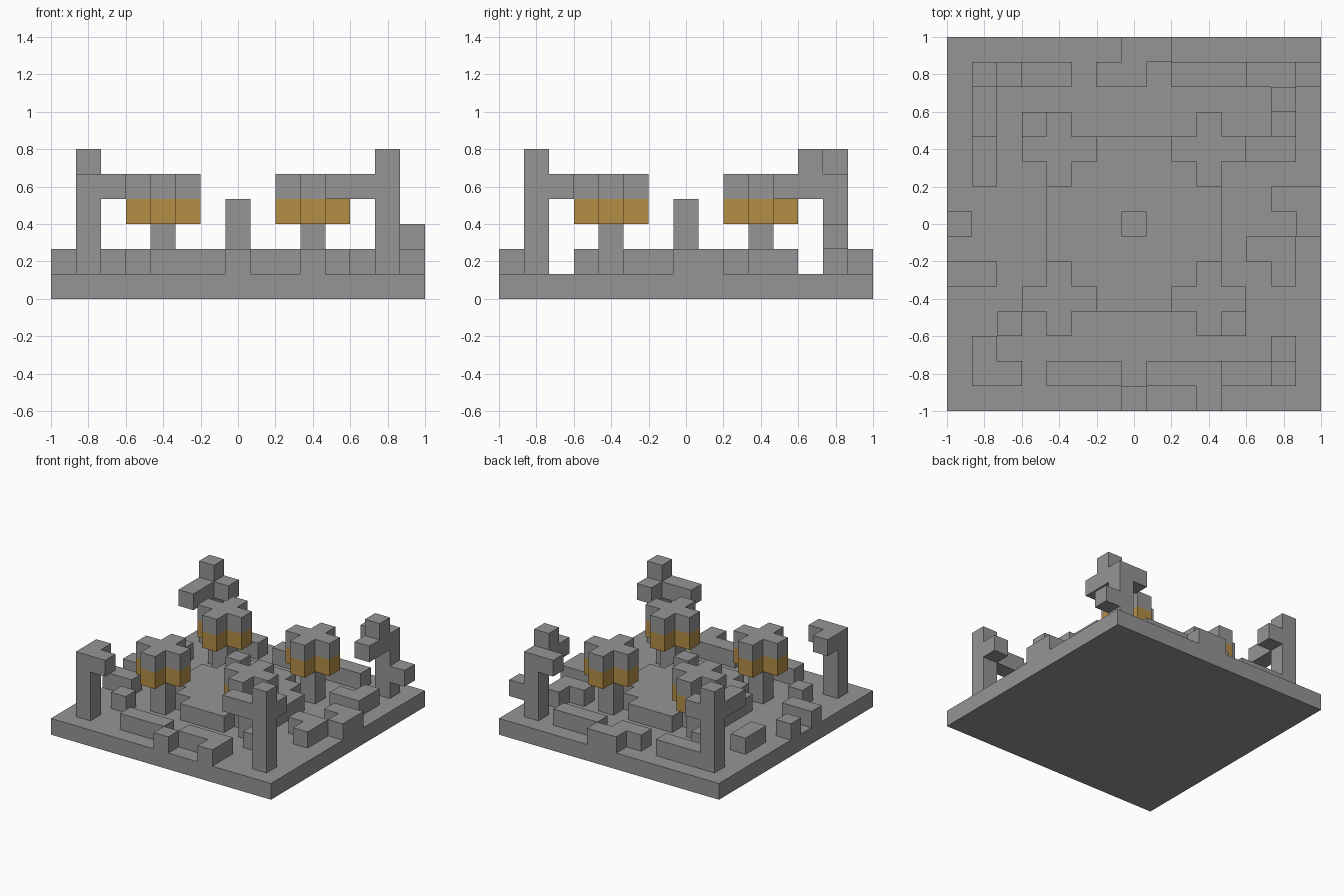
import bpy
import bmesh
from mathutils import Vector

cube = bpy.data.objects.get("Cube")
if cube:
    bpy.data.objects.remove(cube, do_unlink=True)

N = 15            # blocks along one side
U = 2 / N         # size of one block


def material(name, rgb):
    m = bpy.data.materials.new(name)
    m.use_nodes = True
    col = (*rgb, 1)
    m.diffuse_color = col
    bsdf = next(n for n in m.node_tree.nodes if n.type == 'BSDF_PRINCIPLED')
    bsdf.inputs["Base Color"].default_value = col
    bsdf.inputs["Roughness"].default_value = 0.9
    return m


STONE = material("stone grey", (0.30, 0.30, 0.30))
GLOW = material("lantern amber", (0.46, 0.27, 0.06))

parts = []        # (name, set of block cells, material)


def box(x, y, z):
    """Cells of a box from inclusive ranges or single numbers."""
    r = [range(a[0], a[1] + 1) if isinstance(a, tuple) else (a,) for a in (x, y, z)]
    return {(i, j, k) for i in r[0] for j in r[1] for k in r[2]}


def add(name, cells, mat=STONE):
    parts.append((name, set(cells), mat))


# Ground slab
add("ground_slab", box((0, 14), (0, 14), 0))

# Rounded central terrace with its pillar
terrace = box((4, 10), (6, 8), 1) | box((5, 9), (5, 9), 1) | box((6, 8), (4, 10), 1)
add("terrace", terrace)
add("centre_pillar", box(7, 7, (2, 3)))

# Four lanterns: leg, amber cross, grey cap
for fb, cy in (("front", 4), ("back", 10)):
    for side, cx in (("right", 4), ("left", 10)):
        label = f"{fb}_{side}_lantern"
        add(label + "_leg", box(cx, cy, (1, 2)))
        for k, part, mat in ((3, "glow", GLOW), (4, "cap", STONE)):
            cross = box((cx - 1, cx + 1), cy, k) | box(cx, (cy - 1, cy + 1), k)
            add(f"{label}_{part}", cross, mat)

# Corner posts with overhanging arms
add("front_right_post", box(1, 1, (1, 4)) | box(2, 1, 4) | box(1, 2, 4))
add("front_left_post", box(13, 1, (1, 5)) | box((11, 12), 1, 4) | box(13, 2, 4))
add("back_right_post", box(1, 13, (1, 5)) | box(2, 13, 4) | box(1, (11, 12), 4))
add("back_left_post", box(13, 13, (1, 4)) | box(12, 13, 4) | box(13, (11, 12), 4)
    | box(13, 12, 5) | box(14, 13, 2))

# Low walls and loose blocks around the edge
low = {
    "front_wall": box((4, 6), 1, 1),
    "front_block": box(7, 0, 1),
    "front_bent_wall": box((8, 10), 1, 1) | box(10, 0, 1),
    "front_right_block": box(2, 3, 1),
    "front_left_block": box(11, 3, 1),
    "left_bent_wall": box((12, 13), 6, 1) | box(13, 5, 1),
    "left_edge_wall": box((13, 14), 8, 1) | box(14, 7, 1),
    "left_rear_wall": box((12, 13), 10, 1) | box(13, 11, 1),
    "back_left_wall": box((9, 11), 13, 1),
    "back_stepped_wall": box((6, 7), 13, 1) | box((7, 8), 14, 1),
    "back_right_wall": box((2, 4), 13, 1),
    "back_right_block": box(3, 11, 1),
    "right_rear_wall": box(1, (9, 10), 1),
    "right_block": box(0, 7, 1),
    "right_front_wall": box((0, 1), 5, 1),
}
for name, cells in low.items():
    add(name, cells)

solid = set().union(*(cells for _, cells, _ in parts))


def build(name, cells, mat):
    """Mesh the exposed sides of the cells, then merge flat areas."""
    bm = bmesh.new()
    for c in sorted(cells):
        for axis in range(3):
            for s in (0, 1):
                near = list(c)
                near[axis] += 2 * s - 1
                if tuple(near) in solid:
                    continue
                a, b = (axis + 1) % 3, (axis + 2) % 3
                ring = []
                for da, db in ((0, 0), (1, 0), (1, 1), (0, 1)):
                    p = list(c)
                    p[axis] += s
                    p[a] += da
                    p[b] += db
                    ring.append(bm.verts.new((Vector(p) - Vector((N / 2, N / 2, 0))) * U))
                bm.faces.new(ring if s else ring[::-1])
    bmesh.ops.remove_doubles(bm, verts=bm.verts[:], dist=U / 100)
    bmesh.ops.dissolve_limit(bm, angle_limit=0.01, verts=bm.verts[:], edges=bm.edges[:])
    me = bpy.data.meshes.new(name)
    bm.to_mesh(me)
    bm.free()
    me.materials.append(mat)
    bpy.context.collection.objects.link(bpy.data.objects.new(name, me))


for part in parts:
    build(*part)
